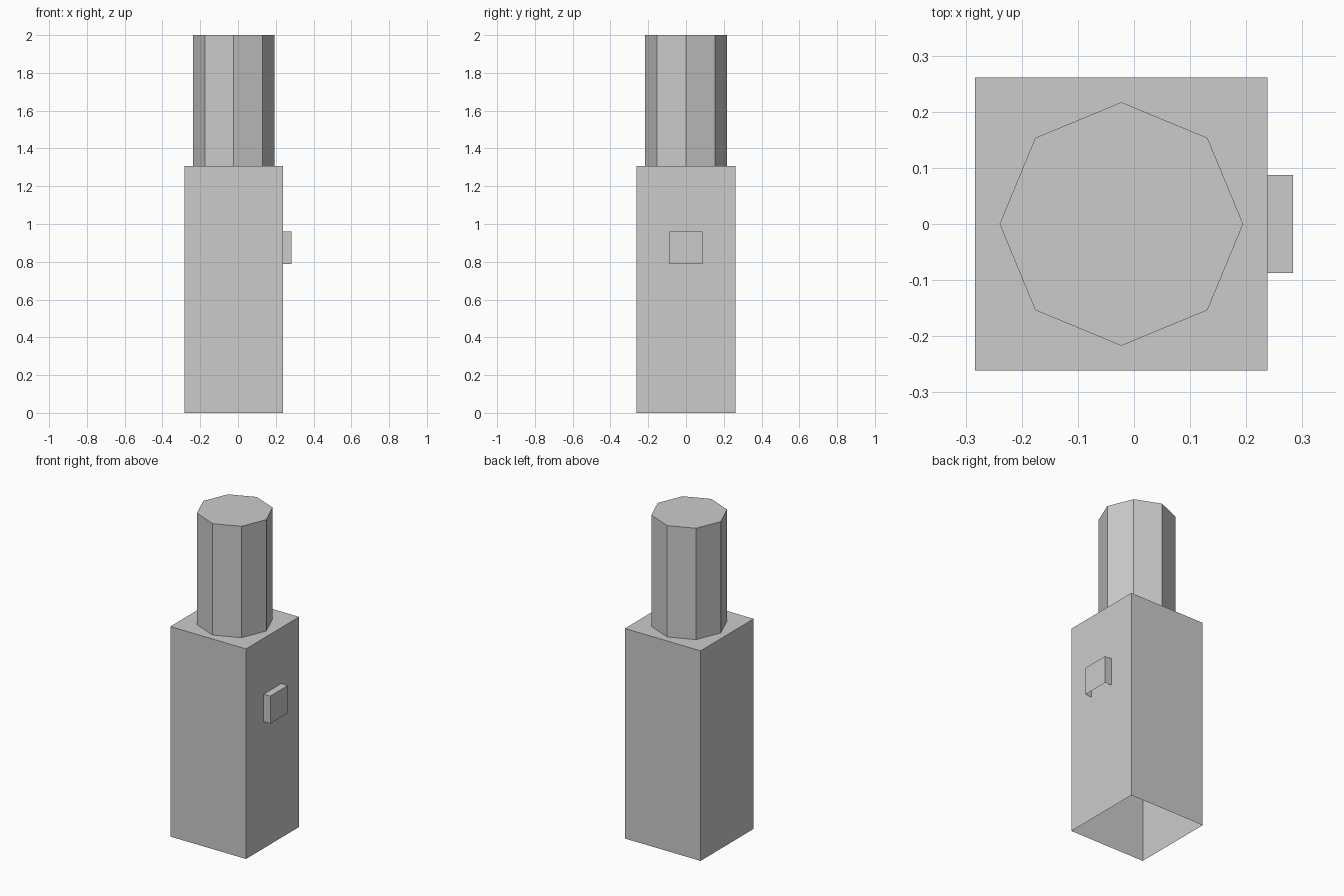
import bpy, bmesh, math
from mathutils import Matrix, Vector

if "Cube" in bpy.data.objects:
    bpy.data.objects.remove(bpy.data.objects["Cube"])


def make_object(name, bm, open_dirs):
    """Drop the hidden or open faces that point along open_dirs, then link."""
    bm.normal_update()
    gone = [f for f in bm.faces if any(f.normal.dot(Vector(d)) > 0.99 for d in open_dirs)]
    bmesh.ops.delete(bm, geom=gone, context='FACES')
    mesh = bpy.data.meshes.new(name)
    bm.to_mesh(mesh)
    bm.free()
    obj = bpy.data.objects.new(name, mesh)
    bpy.context.collection.objects.link(obj)


def box(name, low, high, open_dirs):
    low, high = Vector(low), Vector(high)
    bm = bmesh.new()
    matrix = Matrix.Translation((low + high) / 2) @ Matrix.Diagonal((high - low).to_4d())
    bmesh.ops.create_cube(bm, size=1, matrix=matrix)
    make_object(name, bm, open_dirs)


DOWN, LEFT = (0, 0, -1), (-1, 0, 0)
BODY_TOP, TOP = 1.307, 2.0

# Hollow square body, open underneath
box("body", (-0.283, -0.261, 0), (0.238, 0.261, BODY_TOP), [DOWN])

# Small raised button on the right side, open underneath and against the wall
box("button", (0.238, -0.087, 0.788), (0.283, 0.087, 0.959), [DOWN, LEFT])

# Eight-sided cap with corners on the axes, standing on the body
bm = bmesh.new()
bmesh.ops.create_cone(bm, cap_ends=True, segments=8, radius1=0.217, radius2=0.217,
                      depth=TOP - BODY_TOP,
                      matrix=Matrix.Translation((-0.0225, 0, (TOP + BODY_TOP) / 2)))
make_object("cap", bm, [DOWN])
